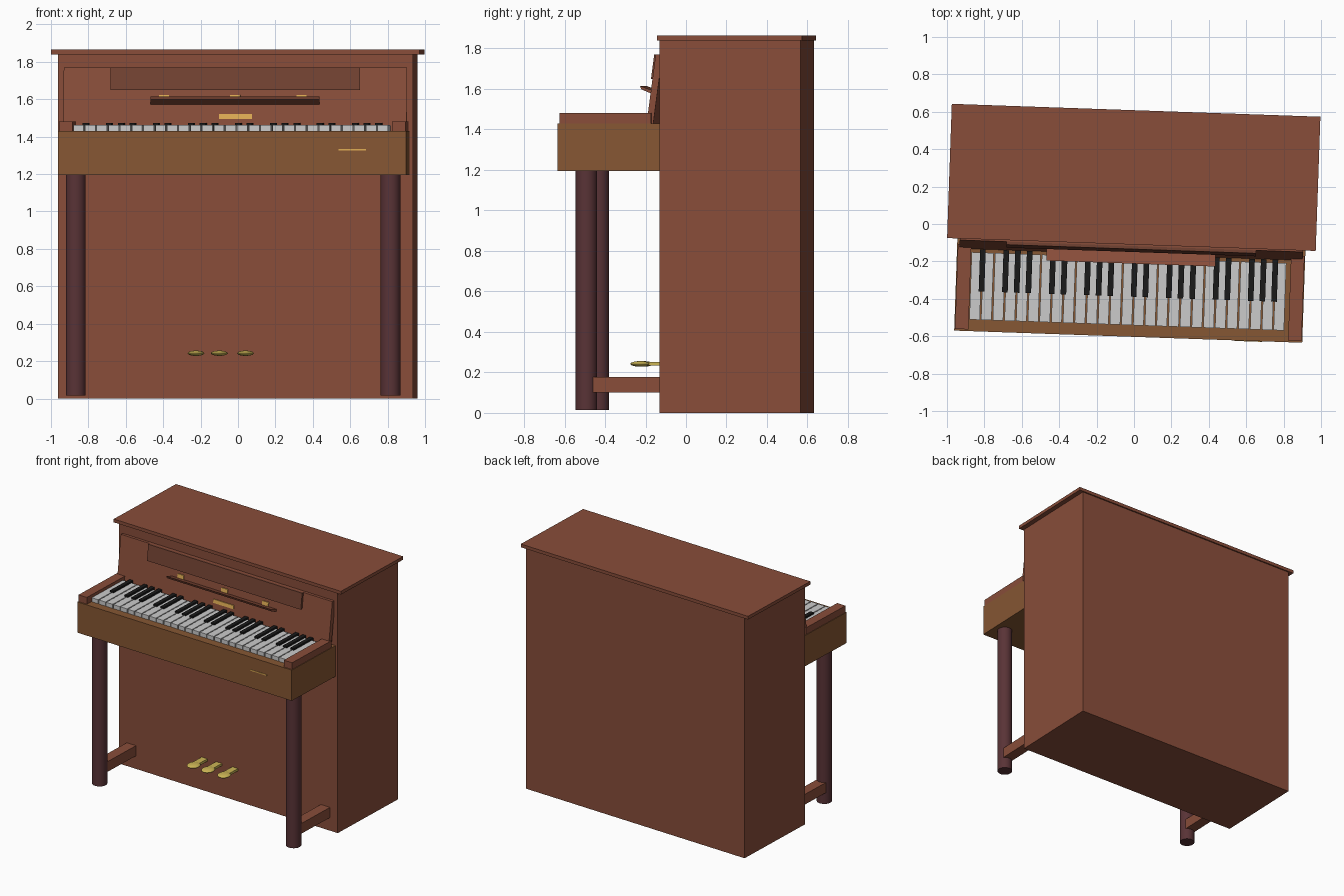
import bpy, bmesh, math
from mathutils import Matrix

if "Cube" in bpy.data.objects:
    bpy.data.objects.remove(bpy.data.objects["Cube"])

# The whole piano stands turned by two degrees
PLACE = Matrix.Rotation(math.radians(-2), 4, 'Z') @ Matrix.Translation((-0.01, 0, 0))


def material(name, r, g, b):
    m = bpy.data.materials.new(name)
    m.diffuse_color = (r, g, b, 1)
    m.use_nodes = True
    m.node_tree.nodes["Principled BSDF"].inputs["Base Color"].default_value = m.diffuse_color
    return m


WOOD = material("wood", 0.25, 0.075, 0.042)
DARK = material("dark_wood", 0.17, 0.055, 0.032)
BED = material("golden_wood", 0.24, 0.095, 0.033)
LEG = material("leg_wood", 0.10, 0.033, 0.037)
IVORY = material("white_key", 0.8, 0.8, 0.8)
EBONY = material("black_key", 0.01, 0.01, 0.01)
BRASS = material("brass", 0.75, 0.42, 0.09)
PEDAL = material("pedal_brass", 0.6, 0.46, 0.09)


def finish(name, bm, mat):
    bmesh.ops.recalc_face_normals(bm, faces=bm.faces[:])
    bm.transform(PLACE)
    mesh = bpy.data.meshes.new(name)
    bm.to_mesh(mesh)
    bm.free()
    mesh.materials.append(mat)
    ob = bpy.data.objects.new(name, mesh)
    bpy.context.collection.objects.link(ob)
    return ob


def smooth(ob):
    bpy.ops.object.select_all(action='DESELECT')
    ob.select_set(True)
    bpy.context.view_layer.objects.active = ob
    bpy.ops.object.shade_smooth_by_angle(angle=math.radians(35))


def prism(name, x0, x1, profile, mat):
    """Extrude a (y, z) profile along x."""
    bm = bmesh.new()
    face = bm.faces.new([bm.verts.new((x0, y, z)) for y, z in profile])
    new = bmesh.ops.extrude_face_region(bm, geom=[face])["geom"]
    bmesh.ops.translate(bm, vec=(x1 - x0, 0, 0),
                        verts=[v for v in new if isinstance(v, bmesh.types.BMVert)])
    return finish(name, bm, mat)


def box(name, x0, x1, y0, y1, z0, z1, mat):
    return prism(name, x0, x1, [(y0, z0), (y1, z0), (y1, z1), (y0, z1)], mat)


def panel_y(z):
    """Front surface of the sloping panel."""
    return -0.163 + 0.132 * (z - 1.43)


def on_panel(name, x0, x1, z0, z1, depth, mat):
    a, b = panel_y(z0), panel_y(z1)
    return prism(name, x0, x1, [(a - depth, z0), (a + 0.005, z0),
                                (b + 0.005, z1), (b - depth, z1)], mat)


# Cabinet and lid
box("cabinet", -0.949, 0.949, -0.097, 0.598, 0, 1.84, WOOD)
box("lid", -0.986, 0.986, -0.110, 0.608, 1.84, 1.865, WOOD)

# Sloping upper panel with desk board, plate, music shelf and clips
prism("upper_panel", -0.918, 0.918, [(panel_y(1.43), 1.43), (-0.13, 1.43),
                                     (-0.085, 1.77), (panel_y(1.77), 1.77)], WOOD)
on_panel("desk_board", -0.668, 0.668, 1.65, 1.77, 0.016, DARK)
on_panel("brass_plate", -0.085, 0.09, 1.495, 1.522, 0.006, BRASS)
prism("music_shelf", -0.452, 0.452, [(-0.205, 1.598), (-0.135, 1.568),
                                     (-0.135, 1.588), (-0.212, 1.615)], WOOD)
for x in (-0.38, 0, 0.355):
    on_panel("shelf_clip", x - 0.027, x + 0.027, 1.585, 1.622, 0.006, BRASS)

# Keybed with its lock strip
box("keybed", -0.931, 0.931, -0.603, -0.097, 1.195, 1.43, BED)
box("lock_strip", 0.57, 0.715, -0.606, -0.600, 1.327, 1.335, BRASS)

# White keys, with black keys on their boundaries
START, PITCH, COUNT = -0.855, 0.0626, 27
for i in range(COUNT):
    x = START + PITCH * i
    box("white_key", x + 0.003, x + PITCH - 0.004, -0.541, -0.181, 1.43, 1.461, IVORY)
    if i % 7 in (0, 1, 3, 4, 5) and i > 0:
        box("black_key", x - 0.015, x + 0.015, -0.389, -0.164, 1.43, 1.474, EBONY)

# Mirrored sides: cheek blocks, round legs and foot braces
for s in (-1, 1):
    box("cheek_block", s * 0.855, s * 0.927, -0.594, -0.14, 1.43, 1.482, WOOD)
    box("foot_brace", s * 0.802, s * 0.882, -0.463, -0.097, 0.10, 0.178, WOOD)
    bm = bmesh.new()
    bmesh.ops.create_cone(bm, cap_ends=True, segments=32, radius1=0.053, radius2=0.053,
                          depth=1.18, matrix=Matrix.Translation((s * 0.842, -0.463, 0.605)))
    smooth(finish("front_leg", bm, LEG))

# Pedals: a flat oval head on a bar
for x in (-0.207, -0.082, 0.058):
    box("pedal_bar", x - 0.025, x + 0.025, -0.225, -0.095, 0.233, 0.251, PEDAL)
    bm = bmesh.new()
    bmesh.ops.create_uvsphere(bm, u_segments=24, v_segments=12, radius=1,
                              matrix=Matrix.Translation((x, -0.222, 0.242))
                              @ Matrix.Diagonal((0.045, 0.052, 0.014, 1)))
    smooth(finish("pedal_head", bm, PEDAL))
